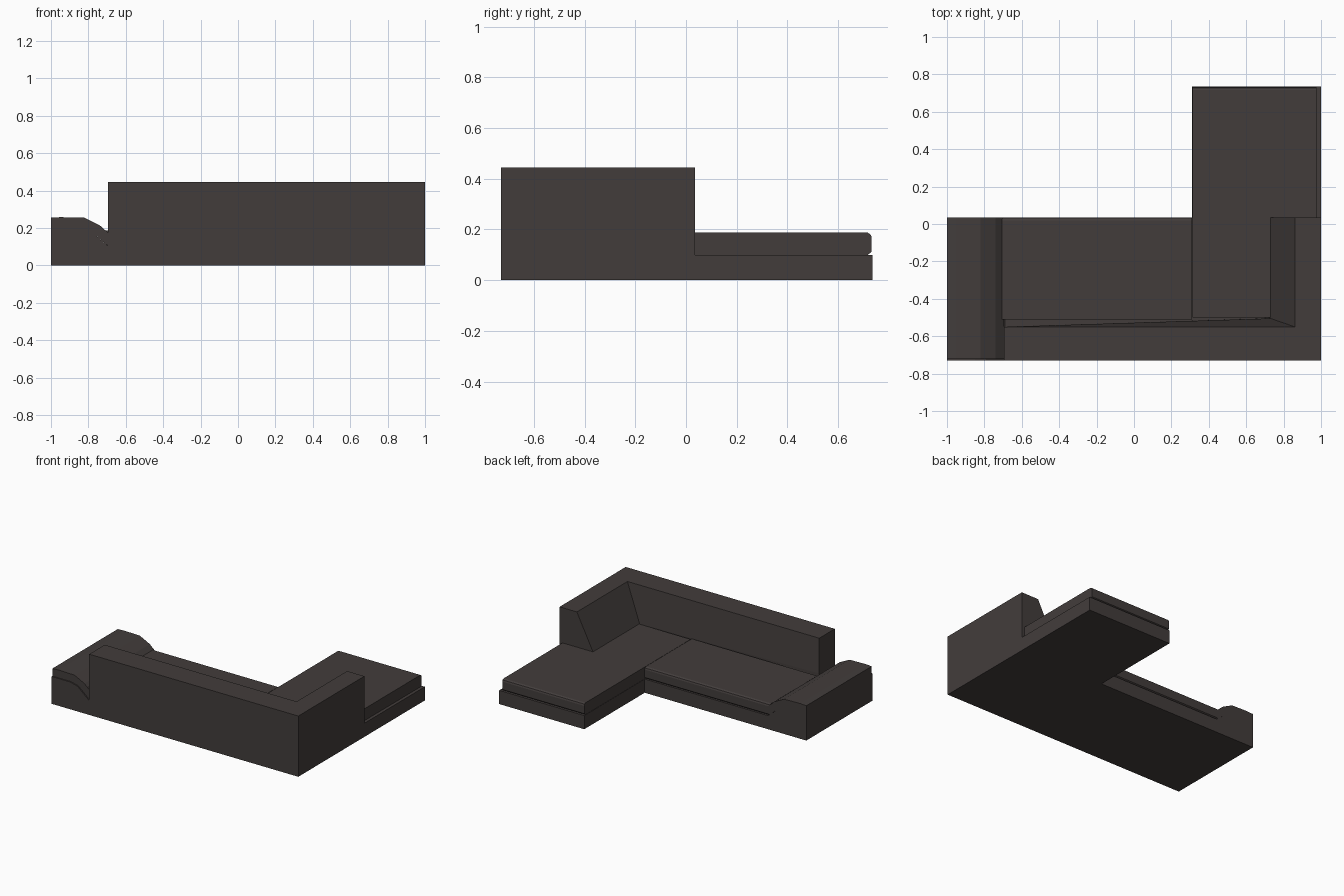
import bpy, bmesh
from mathutils import Vector

old = bpy.data.objects.get("Cube")
if old:
    bpy.data.objects.remove(old, do_unlink=True)

fabric = bpy.data.materials.new("dark_brown_fabric")
fabric.use_nodes = True
colour = (0.055, 0.046, 0.044, 1)
fabric.diffuse_color = colour
bsdf = next(n for n in fabric.node_tree.nodes if n.type == 'BSDF_PRINCIPLED')
bsdf.inputs["Base Color"].default_value = colour
bsdf.inputs["Roughness"].default_value = 0.9


def loft(name, start, end):
    """Solid between two matching outlines."""
    bm = bmesh.new()
    a = [bm.verts.new(p) for p in start]
    b = [bm.verts.new(p) for p in end]
    bm.faces.new(a)
    bm.faces.new(b[::-1])
    for i in range(len(a)):
        j = (i + 1) % len(a)
        bm.faces.new((a[i], b[i], b[j], a[j]))
    bmesh.ops.recalc_face_normals(bm, faces=bm.faces)
    mesh = bpy.data.meshes.new(name)
    bm.to_mesh(mesh)
    bm.free()
    mesh.materials.append(fabric)
    obj = bpy.data.objects.new(name, mesh)
    bpy.context.collection.objects.link(obj)
    return obj


def extrude(name, profile, axis, lo, hi):
    """Sweep a flat profile along one axis."""
    def place(p, t):
        q = list(p)
        q.insert(axis, t)
        return Vector(q)
    return loft(name, [place(p, lo) for p in profile], [place(p, hi) for p in profile])


FRONT, BACK, BASE, SEAT, TOP = 0.035, -0.73, 0.1, 0.187, 0.445

# L-shaped base
extrude("base", [(-1, BACK), (1, BACK), (1, 0.735), (0.31, 0.735),
                 (0.31, FRONT), (-1, FRONT)], 2, 0, BASE)


# Seat cushions with a rounded front edge
def cushion(name, x0, x1, y0, y1):
    profile = [(y0, BASE), (y0, SEAT), (y1 - 0.015, SEAT), (y1 - 0.004, SEAT - 0.007),
               (y1, SEAT - 0.018), (y1, BASE + 0.012), (y1 - 0.015, BASE)]
    return extrude(name, profile, 0, x0, x1)


cushion("right_seat_cushion", -0.705, 0.31, -0.51, FRONT)
cushion("chaise_cushion", 0.312, 0.977, -0.5, 0.732)

# Backrest and side rest share a mitred corner
corner = [(1, BACK, BASE), (1, BACK, TOP), (0.86, -0.55, TOP),
          (0.73, -0.505, SEAT), (0.70, -0.505, BASE)]
loft("backrest", [(-0.695, BACK, BASE), (-0.695, BACK, TOP), (-0.695, -0.55, TOP),
                  (-0.695, -0.549, SEAT), (-0.695, -0.549, BASE)], corner)
loft("left_side_rest", corner, [(1, FRONT, BASE), (1, FRONT, TOP), (0.86, FRONT, TOP),
                                (0.73, FRONT, SEAT), (0.70, FRONT, BASE)])

# Low right armrest: core with a sloping cap draped over it
extrude("right_armrest_core", [(-1, BASE), (-1, 0.2), (-0.85, 0.2), (-0.79, 0.185),
                               (-0.69, BASE)], 1, BACK, FRONT)
extrude("right_armrest_cap", [(-1, 0.2), (-1, 0.255), (-0.95, 0.258), (-0.82, 0.255),
                              (-0.74, 0.215), (-0.695, 0.175), (-0.695, 0.105),
                              (-0.79, 0.185), (-0.85, 0.2)], 1, BACK + 0.008, FRONT)
